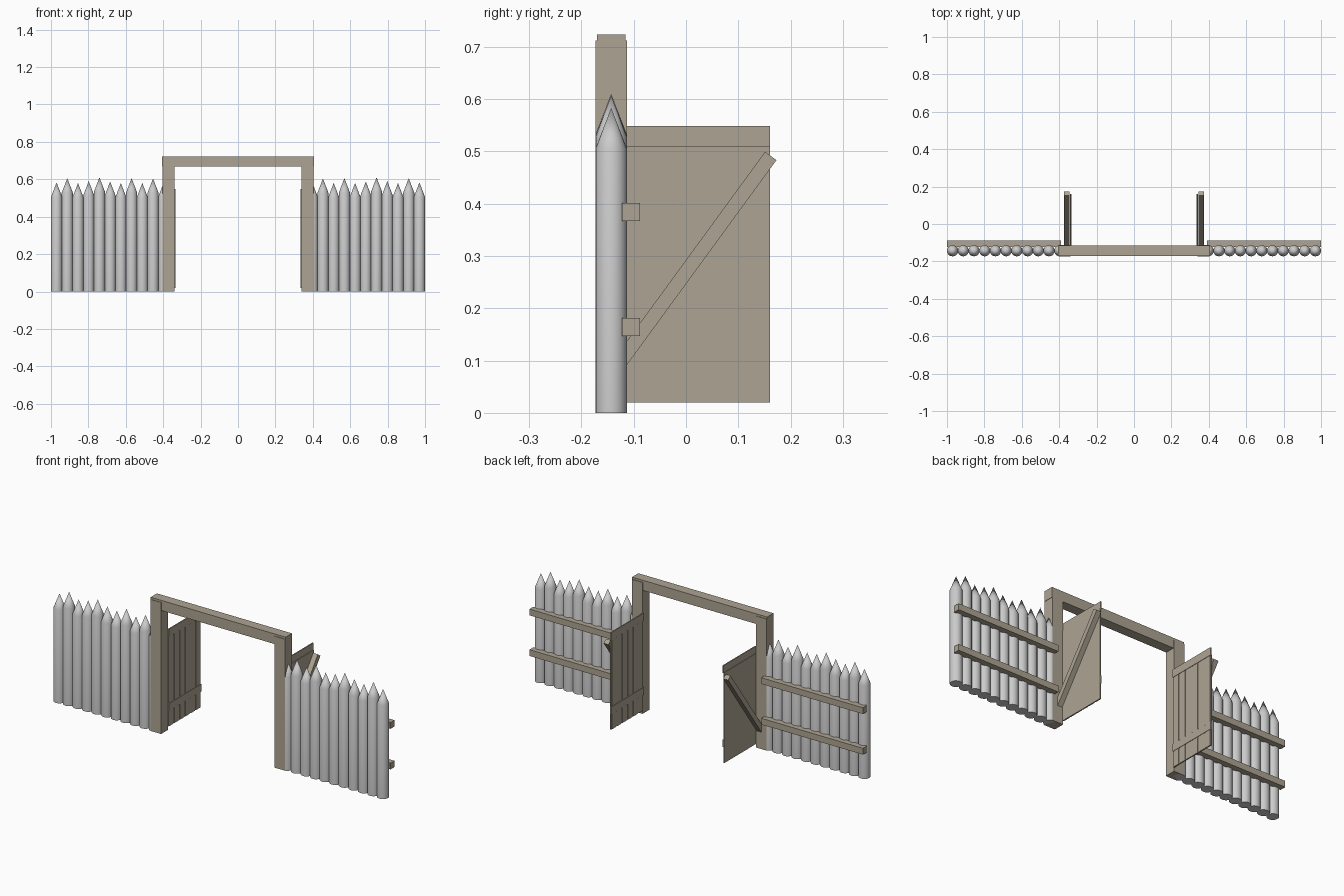
import bpy, bmesh, math

if "Cube" in bpy.data.objects:
    bpy.data.objects.remove(bpy.data.objects["Cube"])

wood = bpy.data.materials.new("wood")
wood.diffuse_color = (0.42, 0.37, 0.29, 1)
wood.use_nodes = True
wood.node_tree.nodes["Principled BSDF"].inputs["Base Color"].default_value = wood.diffuse_color


def box(name, x, y, z, rot=0.0):
    """Box from (min, max) ranges, optionally turned about its own X axis."""
    bm = bmesh.new()
    bmesh.ops.create_cube(bm, size=1)
    size = [abs(r[1] - r[0]) for r in (x, y, z)]
    bmesh.ops.scale(bm, vec=size, verts=bm.verts)
    me = bpy.data.meshes.new(name)
    bm.to_mesh(me)
    bm.free()
    ob = bpy.data.objects.new(name, me)
    ob.location = [(r[0] + r[1]) / 2 for r in (x, y, z)]
    ob.rotation_euler[0] = rot
    me.materials.append(wood)
    bpy.context.collection.objects.link(ob)
    return ob


def stake(name, x, tip):
    """Round log with a sharpened tip."""
    n, r, shoulder = 20, 0.03, tip - 0.078
    bm = bmesh.new()
    rings = [[bm.verts.new((r * math.cos(2 * math.pi * i / n),
                            r * math.sin(2 * math.pi * i / n), z))
              for i in range(n)] for z in (0, shoulder)]
    top = bm.verts.new((0, 0, tip))
    bm.faces.new(rings[0][::-1])
    for i in range(n):
        j = (i + 1) % n
        bm.faces.new((rings[0][i], rings[0][j], rings[1][j], rings[1][i]))
        bm.faces.new((rings[1][i], rings[1][j], top))
    me = bpy.data.meshes.new(name)
    bm.to_mesh(me)
    bm.free()
    ob = bpy.data.objects.new(name, me)
    ob.location = (x, -0.143, 0)
    bpy.context.collection.objects.link(ob)
    bpy.ops.object.select_all(action='DESELECT')
    ob.select_set(True)
    bpy.context.view_layer.objects.active = ob
    bpy.ops.object.shade_smooth_by_angle(angle=math.radians(30))


tips = [0.583, 0.606, 0.58, 0.59, 0.61, 0.588, 0.58, 0.606, 0.58, 0.604, 0.583]

for side, s in (("left", -1), ("right", 1)):
    def part(name, x, y, z, rot=0.0):
        return box(f"{side}_{name}", (s * x[0], s * x[1]), y, z, rot)

    # palisade stakes and the rails behind them
    for i, tip in enumerate(tips):
        stake(f"{side}_stake_{i + 1}", s * (0.97 - i * 0.0573), tip)
    for label, z in (("lower", 0.164), ("upper", 0.384)):
        part(f"{label}_rail", (0.39, 1.0), (-0.122, -0.088), (z - 0.017, z + 0.017))

    # gate post
    part("gate_post", (0.34, 0.403), (-0.173, -0.113), (0, 0.712))

    # open gate leaf: panel, inner planks, two battens
    y0, y1 = -0.115, 0.161
    part("gate_panel", (0.337, 0.342), (y0, y1), (0.02, 0.51))
    pitch = (y1 - y0) / 6
    for i in range(6):
        a = y0 + i * pitch
        part(f"gate_plank_{i + 1}", (0.335, 0.3375),
             (a + 0.004, a + pitch - 0.004), (0.02, 0.515))
    part("gate_top_batten", (0.333, 0.339), (y0, y1), (0.506, 0.548))
    part("gate_lower_batten", (0.333, 0.3375), (y0, y1), (0.105, 0.145))

    # diagonal brace on the outer face
    ya, za, yb, zb = -0.125, 0.098, 0.162, 0.491
    length = math.hypot(yb - ya, zb - za)
    cy, cz = (ya + yb) / 2, (za + zb) / 2
    part("gate_brace", (0.345, 0.373), (cy - 0.0135, cy + 0.0135),
         (cz - length / 2, cz + length / 2), -math.atan2(yb - ya, zb - za))

# lintel across the posts
box("gate_lintel", (-0.405, 0.405), (-0.17, -0.116), (0.668, 0.723))
